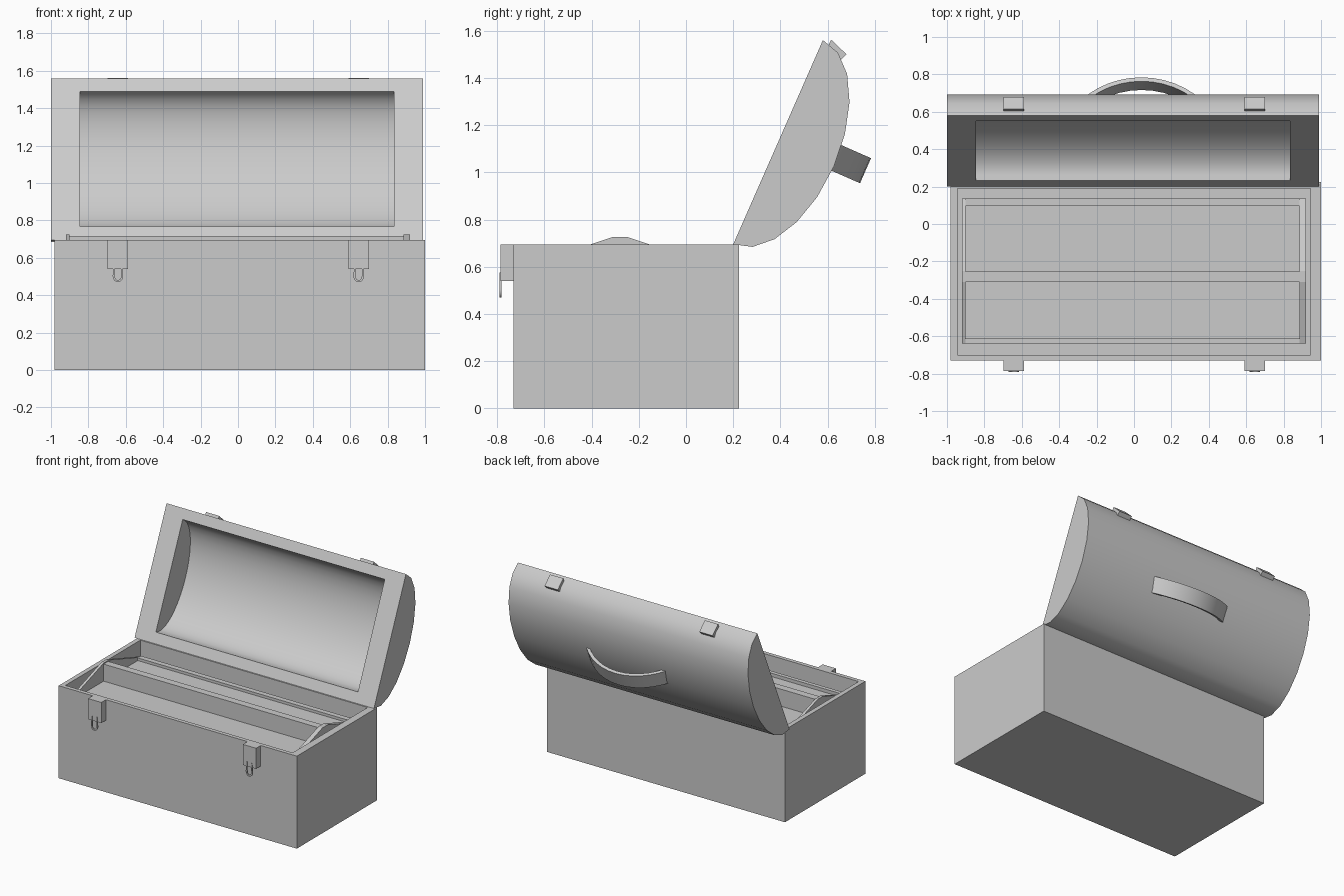
import bpy, bmesh, math
from mathutils import Vector

if "Cube" in bpy.data.objects:
    bpy.data.objects.remove(bpy.data.objects["Cube"])

X, Y, Z = Vector((1, 0, 0)), Vector((0, 1, 0)), Vector((0, 0, 1))
ZERO = Vector((0, 0, 0))
# Frame of the open lid: hinge point, direction up the lid, direction outward
HINGE = Vector((0, 0.2, 0.695))
T = Vector((0, 0.38, 0.865)).normalized()
N = Vector((0, T.z, -T.y))


def prism(name, pts, u, v, w, w0, w1, origin=ZERO, smooth=False):
    """Extrude a 2D outline (in u, v) along w from w0 to w1."""
    bm = bmesh.new()
    rings = [[bm.verts.new(origin + u * a + v * b + w * k) for a, b in pts] for k in (w0, w1)]
    bm.faces.new(rings[0])
    bm.faces.new(rings[1])
    for i in range(len(pts)):
        j = (i + 1) % len(pts)
        bm.faces.new((rings[0][i], rings[0][j], rings[1][j], rings[1][i]))
    bmesh.ops.recalc_face_normals(bm, faces=bm.faces)
    me = bpy.data.meshes.new(name)
    bm.to_mesh(me)
    bm.free()
    ob = bpy.data.objects.new(name, me)
    bpy.context.collection.objects.link(ob)
    if smooth:
        shade(ob)
    return ob


def activate(ob):
    bpy.ops.object.select_all(action='DESELECT')
    ob.select_set(True)
    bpy.context.view_layer.objects.active = ob


def shade(ob):
    activate(ob)
    bpy.ops.object.shade_smooth_by_angle(angle=math.radians(35))


def box(name, x0, x1, y0, y1, z0, z1):
    return prism(name, [(y0, z0), (y1, z0), (y1, z1), (y0, z1)], Y, Z, X, x0, x1)


def cut(ob, cutter):
    mod = ob.modifiers.new("cut", 'BOOLEAN')
    mod.operation, mod.solver, mod.object = 'DIFFERENCE', 'EXACT', cutter
    activate(ob)
    bpy.ops.object.modifier_apply(modifier=mod.name)
    bpy.data.objects.remove(cutter)


def arc(cx, cy, a, b, deg0, deg1, n):
    out = []
    for i in range(n + 1):
        t = math.radians(deg0 + (deg1 - deg0) * i / n)
        out.append((cx + a * math.cos(t), cy + b * math.sin(t)))
    return out


# Hollow lower box
body = box("box_body", -0.98, 1.0, -0.73, 0.225, 0, 0.695)
cut(body, box("body_cutter", -0.945, 0.945, -0.70, 0.19, 0.03, 0.9))

# Domed lid, hollowed from its flat side
lid = prism("lid", arc(0.4725, 0, 0.4725, 0.258, 180, 0, 10), T, N, X, -1.0, 0.99, HINGE)
hollow = arc(0.4735, 0, 0.3955, 0.212, 180, 0, 20) + [(0.869, -0.05), (0.078, -0.05)]
cut(lid, prism("lid_cutter", hollow, T, N, X, -0.845, 0.835, HINGE))
shade(lid)

# Tray: floor, low long walls, raised divider and peaked end plates
box("tray_floor", -0.915, 0.915, -0.635, 0.13, 0.55, 0.59)
box("tray_front_wall", -0.90, 0.885, -0.64, -0.61, 0.55, 0.615)
box("tray_back_wall", -0.90, 0.885, 0.095, 0.135, 0.55, 0.61)
box("tray_divider", -0.90, 0.885, -0.31, -0.255, 0.58, 0.718)
peak = [(-0.64, 0.55), (0.135, 0.55), (0.135, 0.60), (-0.25, 0.726), (-0.31, 0.726), (-0.64, 0.615)]
for side, x0, x1 in (("left", -0.92, -0.90), ("right", 0.885, 0.92)):
    prism("tray_end_" + side, peak, Y, Z, X, x0, x1)

# Latches: block and wire loop on the box, catch on the lid
loop = arc(0, 0.503, 0.028, 0.033, 180, 360, 10) + [(0.022, 0.575), (0.018, 0.575)]
loop += arc(0, 0.503, 0.017, 0.022, 360, 180, 10) + [(-0.018, 0.575), (-0.022, 0.575)]
catch = [(0.60, 1.53), (0.615, 1.562), (0.68, 1.50), (0.652, 1.472)]
for side, x in (("left", -0.642), ("right", 0.645)):
    box("latch_block_" + side, x - 0.055, x + 0.055, -0.785, -0.73, 0.54, 0.695)
    prism("latch_loop_" + side, loop, X, Z, Y, -0.79, -0.781, Vector((x, 0, 0)), True)
    prism("lid_catch_" + side, catch, Y, Z, X, x - 0.055, x + 0.055)

# Bowed carrying handle on the lid
half = math.degrees(math.asin(0.338 / 0.46))
bow = arc(0.04, -0.072, 0.46, 0.46, 90 + half, 90 - half, 12)
bow += arc(0.04, -0.072, 0.437, 0.437, 90 - half, 90 + half, 12)
prism("handle", bow, X, N, T, 0.453, 0.569, HINGE, True)
